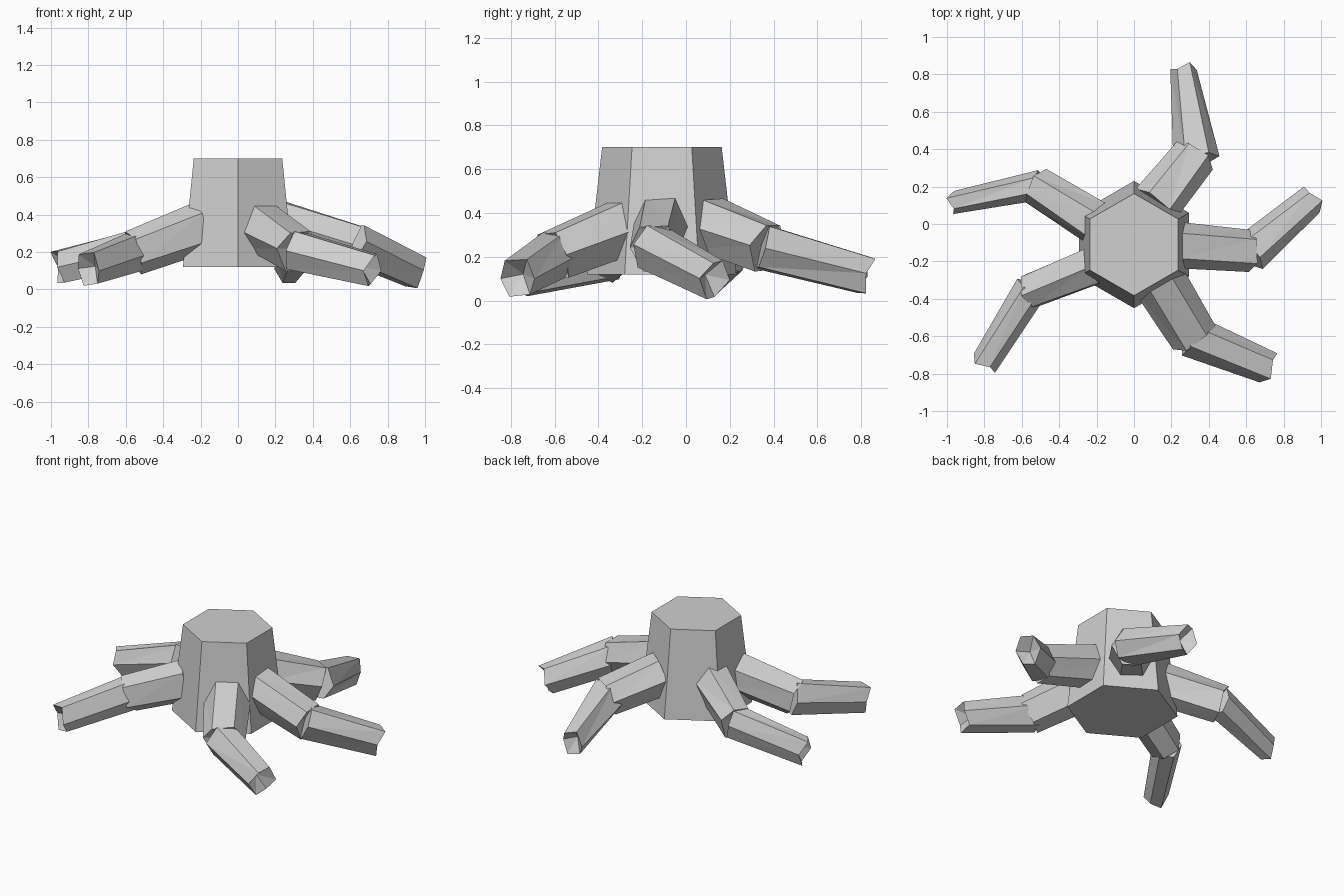
import bpy, bmesh, math, random
from mathutils import Vector

random.seed(4)
if "Cube" in bpy.data.objects:
    bpy.data.objects.remove(bpy.data.objects["Cube"], do_unlink=True)

# Single bare wood colour
wood = bpy.data.materials.new("pale_grey_wood")
wood.use_nodes = True
grey = (0.63, 0.63, 0.63, 1)
wood.diffuse_color = grey
wood.node_tree.nodes["Principled BSDF"].inputs["Base Color"].default_value = grey
SIDES = 6


def finish(name, bm):
    bmesh.ops.recalc_face_normals(bm, faces=bm.faces)
    mesh = bpy.data.meshes.new(name)
    bm.to_mesh(mesh)
    bm.free()
    mesh.materials.append(wood)
    bpy.context.collection.objects.link(bpy.data.objects.new(name, mesh))


def limb(name, start, end, size0, size1, notch, twist):
    """Tapered six-sided log with uneven corners and a hollowed outer end."""
    a, b = Vector(start), Vector(end)
    along = (b - a).normalized()
    side = along.cross(Vector((0, 0, 1))).normalized()
    up = side.cross(along)
    bm = bmesh.new()
    rings = []
    for centre, (w, h), stagger in ((a, size0, 0), (b, size1, notch)):
        ring = []
        for i in range(SIDES):
            t = twist + math.tau * i / SIDES + random.uniform(-0.1, 0.1)
            shift = stagger * (0.2 if i % 2 else -0.2)
            ring.append(bm.verts.new(centre + side * math.cos(t) * w / 2
                                     + up * math.sin(t) * h / 1.73 + along * shift))
        rings.append(ring)
    hollow = bm.verts.new(b - along * notch)
    bm.faces.new(rings[0])
    for i in range(SIDES):
        j = (i + 1) % SIDES
        p, q, r, s = rings[0][i], rings[0][j], rings[1][j], rings[1][i]
        bm.faces.new((p, q, r))
        bm.faces.new((p, r, s))
        bm.faces.new((s, r, hollow))
    finish(name, bm)


# Trunk
bm = bmesh.new()
bmesh.ops.create_cone(bm, cap_ends=True, segments=SIDES, radius1=0.34,
                      radius2=0.273, depth=0.58)
for v in bm.verts:
    # Corners point to the front and back
    r = v.co.xy.length
    k = round(math.atan2(v.co.y, v.co.x) / (math.pi / 3) - 0.5) + 0.5
    t = k * math.pi / 3
    v.co = (r * math.cos(t), r * math.sin(t) - 0.11, v.co.z + 0.41)
finish("trunk", bm)

# Roots: base, knee, tip, widths of upper, lower and tip, and twist of the upper part
roots = {
    "back": ((0.11, 0.10, 0.35), (0.33, 0.37, 0.24), (0.265, 0.825, 0.115),
             (0.27, 0.25, 0.14), 0),
    "left": ((0.20, -0.11, 0.36), (0.63, -0.145, 0.24), (0.95, 0.13, 0.095),
             (0.25, 0.22, 0.16), 0),
    "front_left": ((0.12, -0.28, 0.335), (0.32, -0.605, 0.205), (0.72, -0.77, 0.105),
                   (0.29, 0.23, 0.18), 0),
    "front_right": ((-0.20, -0.22, 0.33), (-0.56, -0.36, 0.195), (-0.80, -0.745, 0.11),
                    (0.23, 0.18, 0.15), 0.5),
    "right": ((-0.18, -0.01, 0.35), (-0.52, 0.205, 0.225), (-0.965, 0.115, 0.12),
              (0.24, 0.16, 0.12), 0.2),
}
for place, (base, knee, tip, widths, twist) in roots.items():
    base, knee, tip = Vector(base), Vector(knee), Vector(tip)
    upper, lower, end = widths
    limb(place + "_root_upper", base, knee,
         (upper, 0.24), (upper * 0.9, 0.215), 0.04, twist)
    limb(place + "_root_lower", knee - (tip - knee) * 0.05, tip,
         (lower, 0.2), (end, 0.17), 0.07, 0)
